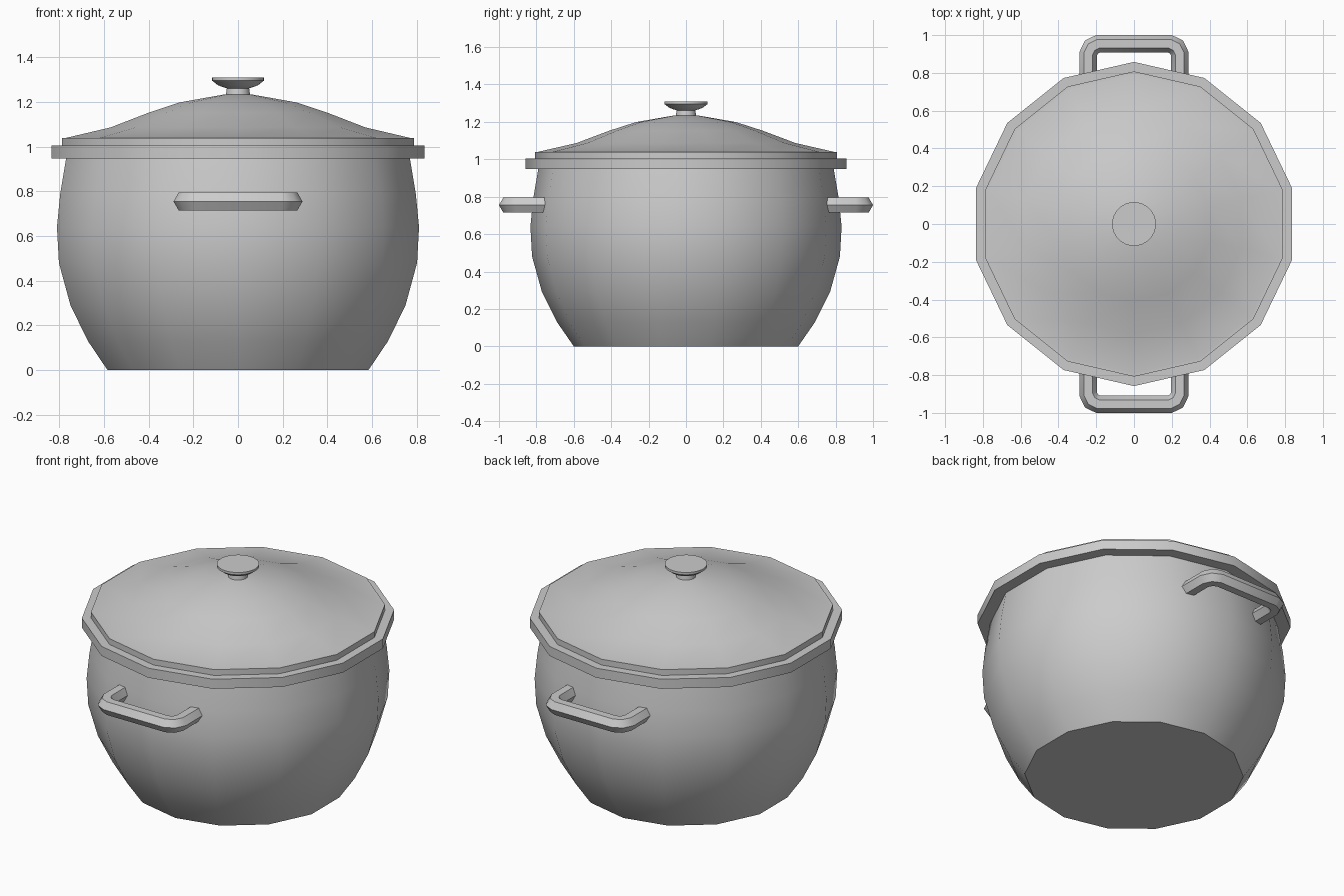
import bpy, bmesh, math
from mathutils import Vector

if "Cube" in bpy.data.objects:
    bpy.data.objects.remove(bpy.data.objects["Cube"])


def finish(bm, name, angle=32):
    bmesh.ops.recalc_face_normals(bm, faces=bm.faces)
    mesh = bpy.data.meshes.new(name)
    bm.to_mesh(mesh)
    bm.free()
    obj = bpy.data.objects.new(name, mesh)
    bpy.context.collection.objects.link(obj)
    bpy.ops.object.select_all(action='DESELECT')
    obj.select_set(True)
    bpy.context.view_layer.objects.active = obj
    bpy.ops.object.shade_smooth_by_angle(angle=math.radians(angle))
    return obj


def skin(bm, rings):
    for a, b in zip(rings, rings[1:]):
        n = len(a)
        for i in range(n):
            bm.faces.new((a[i], a[(i + 1) % n], b[(i + 1) % n], b[i]))
    bm.faces.new(rings[0])
    bm.faces.new(rings[-1])


def lathe(name, profile, sides):
    # Rings of (radius, z), one corner facing +y, flat caps at both ends
    bm = bmesh.new()
    rings = []
    for r, z in profile:
        angles = [math.pi / 2 + math.tau * i / sides for i in range(sides)]
        rings.append([bm.verts.new((r * math.cos(a), r * math.sin(a), z)) for a in angles])
    skin(bm, rings)
    return finish(bm, name)


def handle(name, side):
    # Six-sided bar swept along a U with rounded corners
    half = [(.243, .73), (.243, .90), (.225, .937), (.19, .954)]
    path = [Vector((x, y * side, .755)) for x, y in half]
    path += [Vector((-x, y * side, .755)) for x, y in reversed(half)]
    bm = bmesh.new()
    rings = []
    for i, p in enumerate(path):
        before = (p - path[i - 1]).normalized() if i else None
        after = (path[i + 1] - p).normalized() if i < len(path) - 1 else None
        t = ((before or after) + (after or before)).normalized()
        miter = 1 / t.dot(after or before)
        across = t.cross(Vector((0, 0, 1))) * miter
        ring = []
        for k in range(6):
            a = math.tau * k / 6
            ring.append(bm.verts.new(p + .046 * (across * math.cos(a) + Vector((0, 0, math.sin(a))))))
        rings.append(ring)
    skin(bm, rings)
    return finish(bm, name, 40)


# Hollow bellied pot with a projecting square rim
lathe("pot_body", [(.60, 0), (.69, .13), (.77, .29), (.823, .48), (.832, .64),
                   (.817, .79), (.79, .947), (.858, .947), (.858, 1.005),
                   (.76, 1.005), (.76, .947), (.80, .64), (.79, .48),
                   (.74, .29), (.66, .13), (.60, .04)], 14)

# Domed lid with a short vertical edge
lathe("lid", [(.808, 1.005), (.808, 1.04), (.79, 1.04), (.585, 1.087), (.41, 1.153),
              (.267, 1.199), (.06, 1.235)], 14)

# Round knob flaring out from its stem
lathe("lid_knob", [(.055, 1.225), (.05, 1.262), (.07, 1.268), (.09, 1.276),
                   (.116, 1.296), (.116, 1.31)], 32)

# Side handles, front and back
for label, side in (("front", -1), ("back", 1)):
    handle(label + "_handle", side)
